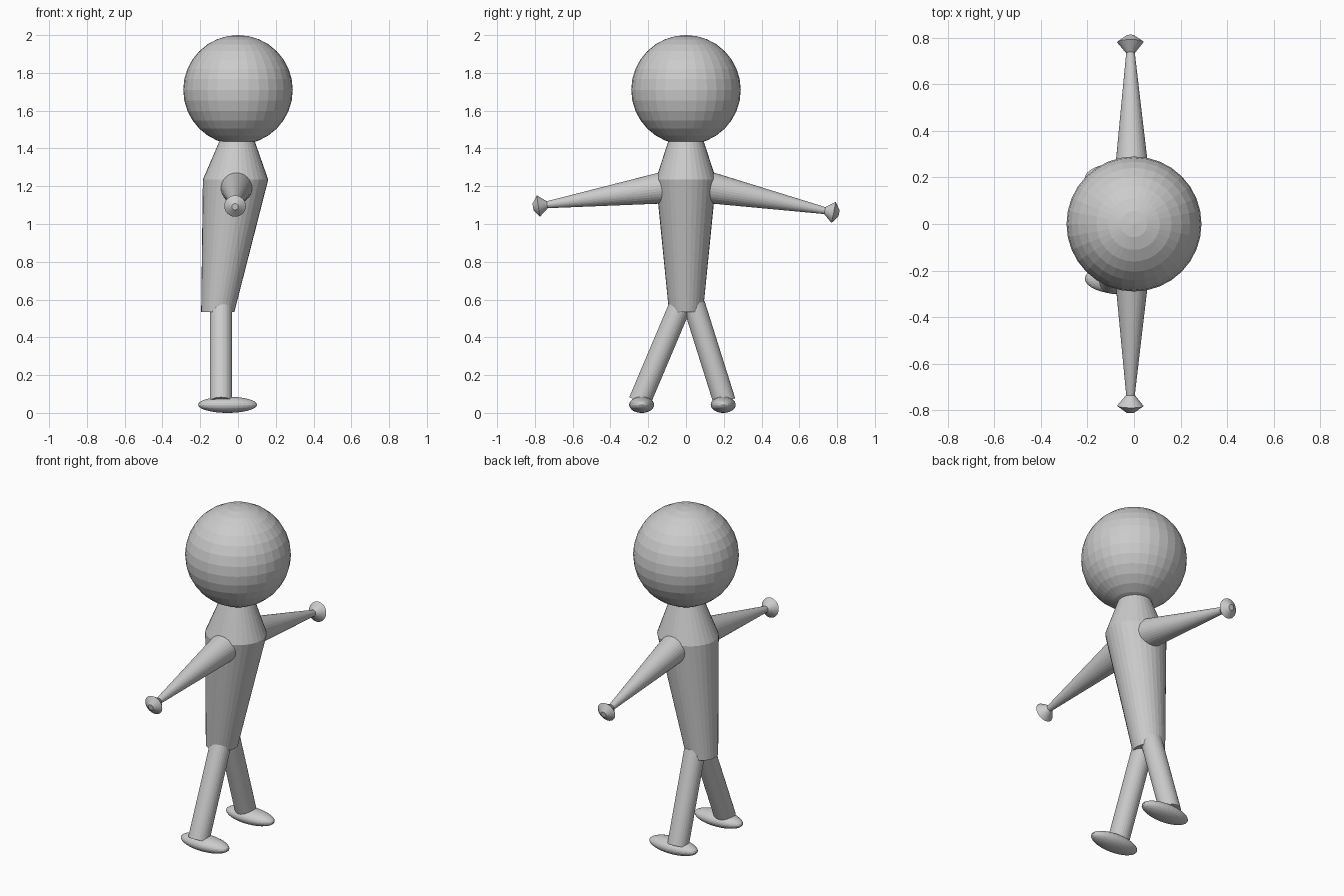
import bpy, bmesh, math
from mathutils import Vector, Matrix

if "Cube" in bpy.data.objects:
    bpy.data.objects.remove(bpy.data.objects["Cube"])

SIDES = 32


def finish(bm, name):
    bmesh.ops.recalc_face_normals(bm, faces=bm.faces)
    me = bpy.data.meshes.new(name)
    bm.to_mesh(me)
    bm.free()
    ob = bpy.data.objects.new(name, me)
    bpy.context.collection.objects.link(ob)
    return ob


def loft(name, rings, rot=Matrix.Identity(3)):
    """Capped tube through rings of (centre, x radius, y radius)."""
    bm = bmesh.new()
    loops = []
    for c, rx, ry in rings:
        loop = []
        for i in range(SIDES):
            a = 2 * math.pi * i / SIDES
            p = Vector((rx * math.cos(a), ry * math.sin(a), 0))
            loop.append(bm.verts.new(Vector(c) + rot @ p))
        loops.append(loop)
    for a, b in zip(loops, loops[1:]):
        for i in range(SIDES):
            j = (i + 1) % SIDES
            bm.faces.new((a[i], a[j], b[j], b[i]))
    bm.faces.new(loops[0])
    bm.faces.new(loops[-1])
    return finish(bm, name)


def limb(name, start, end, stations):
    """Round limb along start-end; stations are (fraction, radius)."""
    start, end = Vector(start), Vector(end)
    d = end - start
    rot = d.to_track_quat('Z', 'Y').to_matrix()
    return loft(name, [(start + d * t, r, r) for t, r in stations], rot)


def ball(name, centre, radii):
    bm = bmesh.new()
    m = Matrix.Translation(centre) @ Matrix.Diagonal((*radii, 1))
    bmesh.ops.create_uvsphere(bm, u_segments=32, v_segments=16, radius=1, matrix=m)
    return finish(bm, name)


# Head
ball("head", (0, 0, 1.71), (0.29, 0.29, 0.29))

# Torso: neck, shoulders, offset hips
loft("torso", [((-0.005, 0, 1.44), 0.093, 0.093),
               ((-0.013, 0, 1.235), 0.173, 0.16),
               ((-0.107, 0, 0.535), 0.088, 0.09)])

# Arms and hands (the two arms droop by different amounts)
for side, s, tip_z in (("left", -1, 1.102), ("right", 1, 1.071)):
    drop = (1.188 - tip_z) / 0.587
    at = lambda y: Vector((-0.007 - 0.011 * y, s * y, 1.188 - drop * (y - 0.148)))
    limb(side + "_arm", at(0.10), at(0.74), [(0, 0.086), (1, 0.018)])
    limb(side + "_hand", at(0.735), at(0.81),
         [(0, 0.019), (0.62, 0.057), (1, 0.017)])

# Legs and feet
for side, hip_y, ankle_y, foot_y, top in (("left", -0.028, -0.246, -0.235, 0.575),
                                          ("right", 0.042, 0.204, 0.197, 0.575)):
    limb(side + "_leg", (-0.09, hip_y, top), (-0.09, ankle_y, 0.06),
         [(0, 0.059), (1, 0.059)])
    ball(side + "_foot", (-0.055, foot_y, 0.043), (0.156, 0.066, 0.043))
